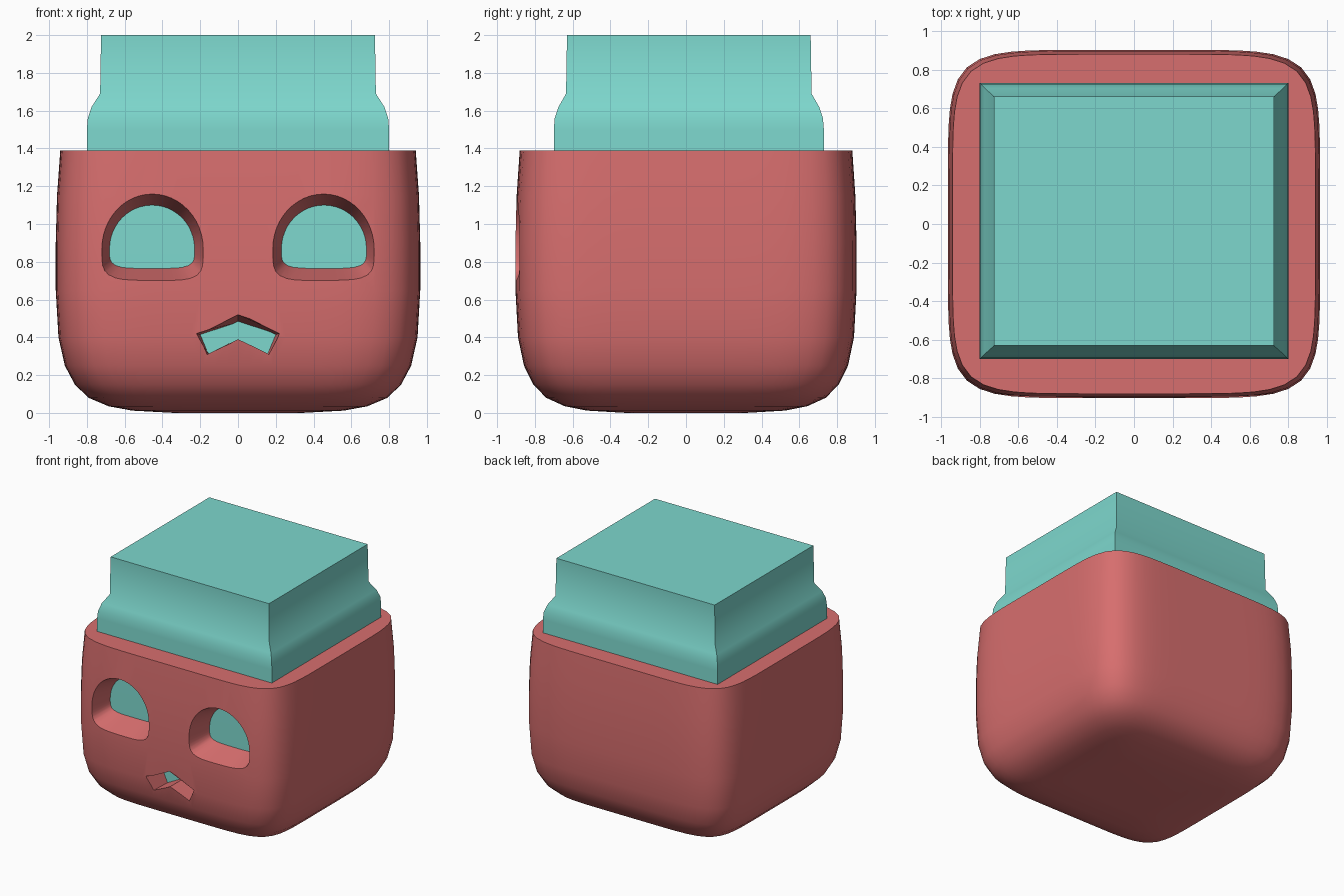
import bpy, bmesh, math

cube = bpy.data.objects.get("Cube")
if cube:
    bpy.data.objects.remove(cube, do_unlink=True)


def material(name, rgb):
    m = bpy.data.materials.new(name)
    m.use_nodes = True
    m.diffuse_color = (*rgb, 1)
    m.node_tree.nodes["Principled BSDF"].inputs["Base Color"].default_value = (*rgb, 1)
    return m


red = material("coral red", (0.68, 0.156, 0.156))
teal = material("soft teal", (0.205, 0.68, 0.61))


def loft(name, rings, mat):
    """Skin a stack of equal-length point loops and cap both ends."""
    bm = bmesh.new()
    loops = [[bm.verts.new(p) for p in ring] for ring in rings]
    n = len(loops[0])
    for a, b in zip(loops, loops[1:]):
        for i in range(n):
            j = (i + 1) % n
            bm.faces.new((a[i], a[j], b[j], b[i]))
    bm.faces.new(loops[0][::-1])
    bm.faces.new(loops[-1])
    bmesh.ops.recalc_face_normals(bm, faces=bm.faces)
    mesh = bpy.data.meshes.new(name)
    bm.to_mesh(mesh)
    bm.free()
    mesh.materials.append(mat)
    obj = bpy.data.objects.new(name, mesh)
    bpy.context.collection.objects.link(obj)
    return obj


def activate(obj):
    bpy.ops.object.select_all(action="DESELECT")
    obj.select_set(True)
    bpy.context.view_layer.objects.active = obj


def superellipse(t, n):
    """Point on a unit squared circle in direction t."""
    c, s = math.cos(t), math.sin(t)
    r = (abs(c) ** n + abs(s) ** n) ** (-1 / n)
    return r * c, r * s


def angles(count):
    return [2 * math.pi * i / count for i in range(count)]


# Rounded body: a squared outline scaled up a soft-bottomed profile
profile = [(0, 0.35), (0.012, 0.58), (0.035, 0.71), (0.08, 0.82), (0.15, 0.895),
           (0.25, 0.95), (0.4, 0.985), (0.65, 1), (0.9, 1), (1.15, 0.993), (1.39, 0.975)]
outline = [superellipse(t, 6.5) for t in angles(96)]
body = loft("body", [[(0.965 * s * x, 0.903 * s * y, z) for x, y in outline]
                     for z, s in profile], red)

# Inner block and stepped cap, one square-cornered piece
cap_profile = [(0.2, 0.8, 0.715), (1.5, 0.8, 0.715), (1.56, 0.795, 0.71),
               (1.62, 0.775, 0.69), (1.69, 0.73, 0.65), (2, 0.725, 0.645)]
corners = [(-1, -1), (1, -1), (1, 1), (-1, 1)]
cap = loft("cap", [[(hx * x, 0.015 + hy * y, z) for x, y in corners]
                   for z, hx, hy in cap_profile], teal)

# Tapered cutters that open the face down to the inner block
FRONT, BACK = -0.9, -0.7


def well(name, outer, inner):
    """Cutter running through outer at the face and inner at the block."""
    rings = []
    for y in (-1.0, -0.66):
        f = (y - FRONT) / (BACK - FRONT)
        rings.append([(a + (c - a) * f, y, b + (d - b) * f)
                      for (a, b), (c, d) in zip(outer, inner)])
    return loft(name, rings, red)


def eye_outline(cx, half_width, up, down):
    pts = []
    for t in angles(48):
        x, z = superellipse(t, 2 if math.sin(t) >= 0 else 4.5)
        pts.append((cx + half_width * x, 0.87 + (up if z > 0 else down) * z))
    return pts


def chevron(apex, side_x, side_z, foot_x):
    return [(0, apex), (side_x, side_z), (foot_x, 0.31), (0, 0.39),
            (-foot_x, 0.31), (-side_x, side_z)]


cutters = [well(side + "_eye_cutter", eye_outline(cx, 0.27, 0.29, 0.168),
                eye_outline(cx, 0.225, 0.23, 0.105))
           for side, cx in (("left", 0.455), ("right", -0.455))]
cutters.append(well("mouth_cutter", chevron(0.52, 0.22, 0.42, 0.165),
                    chevron(0.485, 0.2, 0.415, 0.155)))

activate(body)
for cutter in cutters:
    cutter.hide_render = True
    mod = body.modifiers.new(cutter.name, "BOOLEAN")
    mod.operation = "DIFFERENCE"
    mod.solver = "EXACT"
    mod.object = cutter
    bpy.ops.object.modifier_apply(modifier=mod.name)
    bpy.data.objects.remove(cutter, do_unlink=True)

# Soft shading with crisp rims
for obj in (body, cap):
    activate(obj)
    bpy.ops.object.shade_smooth_by_angle(angle=math.radians(35))
